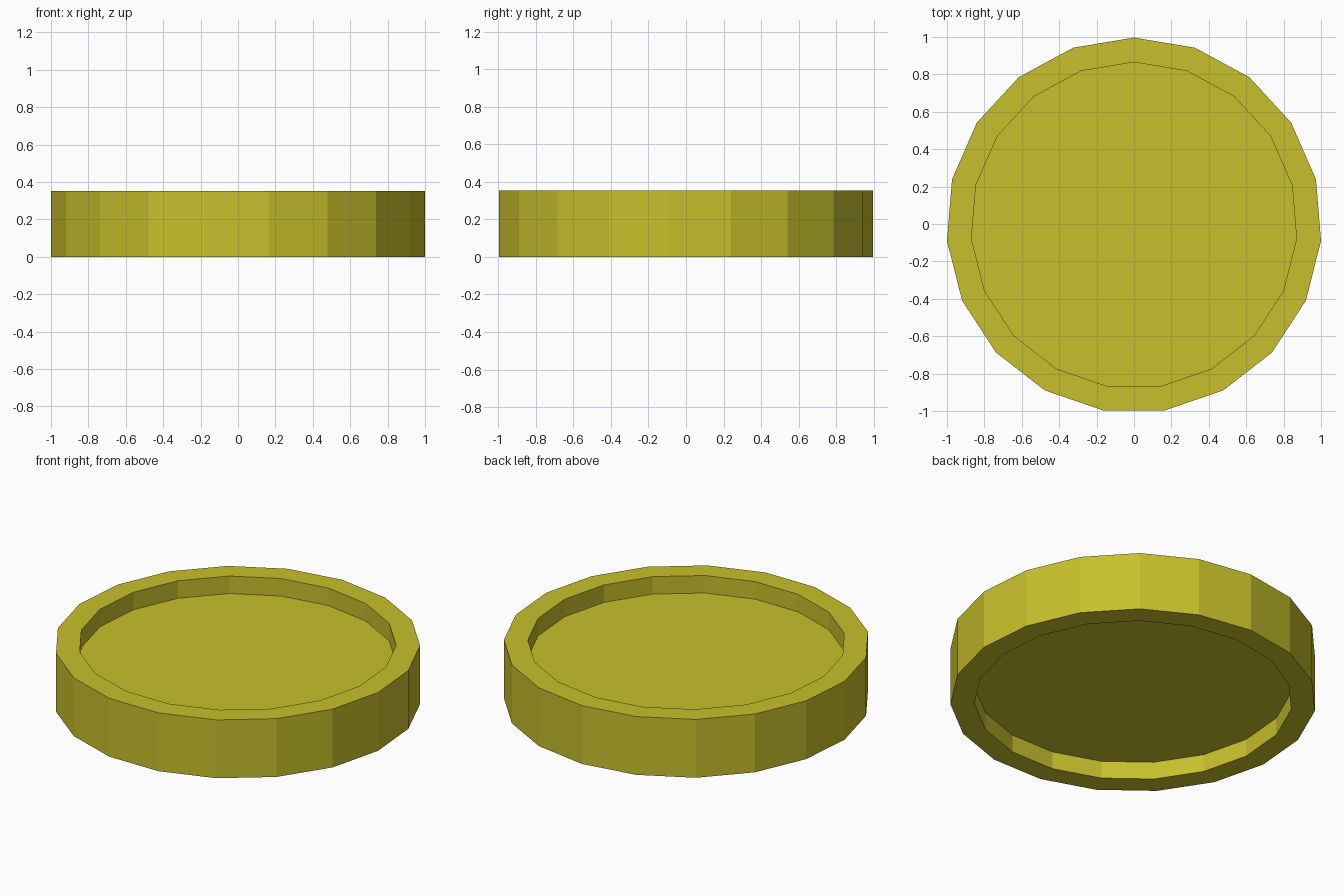
import bpy, bmesh
from math import sin, cos, pi

if "Cube" in bpy.data.objects:
    bpy.data.objects.remove(bpy.data.objects["Cube"])

SIDES = 19
R_OUT, R_IN = 1.0034, 0.872
HEIGHT, RECESS = 0.353, 0.106
Y_SHIFT = R_OUT * (cos(pi / SIDES) - 1) / 2   # centre the odd-sided outline on y = 0


def ring(bm, radius, z):
    return [bm.verts.new((radius * sin(2 * pi * i / SIDES),
                          radius * cos(2 * pi * i / SIDES) + Y_SHIFT, z))
            for i in range(SIDES)]


bm = bmesh.new()

# Profile from the lower panel, around the rim, to the upper panel
profile = [(R_IN, RECESS), (R_IN, 0), (R_OUT, 0),
           (R_OUT, HEIGHT), (R_IN, HEIGHT), (R_IN, HEIGHT - RECESS)]
rings = [ring(bm, r, z) for r, z in profile]
for a, b in zip(rings, rings[1:]):
    for i in range(SIDES):
        j = (i + 1) % SIDES
        bm.faces.new((a[i], a[j], b[j], b[i]))

# Recessed flat panels on both sides
bm.faces.new(rings[0])
bm.faces.new(rings[-1])
bmesh.ops.recalc_face_normals(bm, faces=bm.faces)

mesh = bpy.data.meshes.new("rimmed_disc")
bm.to_mesh(mesh)
bm.free()
disc = bpy.data.objects.new("rimmed_disc", mesh)
bpy.context.collection.objects.link(disc)

# Olive yellow
mat = bpy.data.materials.new("olive_yellow")
mat.diffuse_color = (0.58, 0.53, 0.025, 1)
mat.use_nodes = True
mat.node_tree.nodes["Principled BSDF"].inputs["Base Color"].default_value = mat.diffuse_color
mesh.materials.append(mat)
